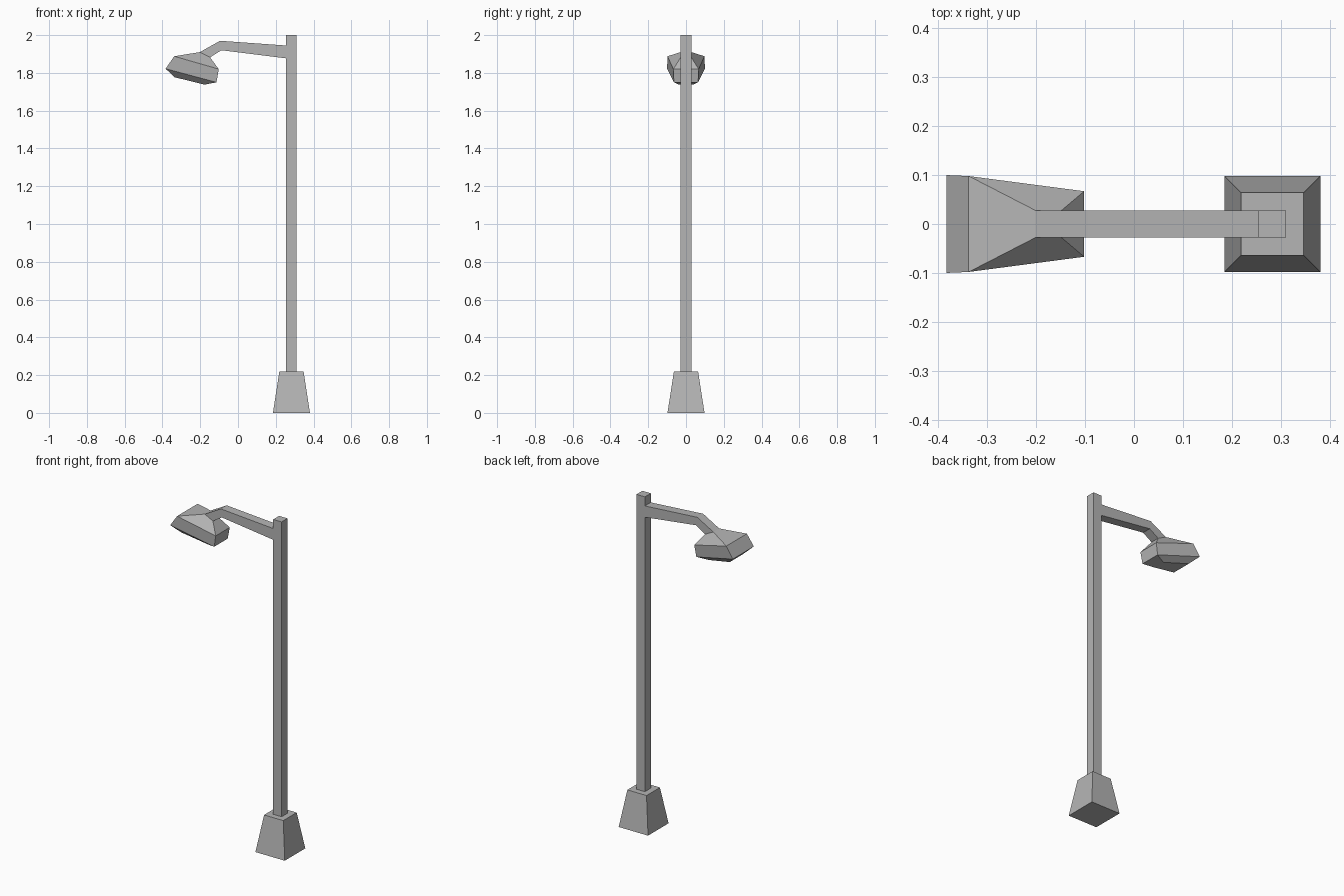
import bpy, bmesh

cube = bpy.data.objects.get("Cube")
if cube:
    bpy.data.objects.remove(cube, do_unlink=True)

GREY = (0.46, 0.46, 0.46, 1)
metal = bpy.data.materials.new("grey metal")
metal.use_nodes = True
metal.diffuse_color = GREY
metal.node_tree.nodes["Principled BSDF"].inputs["Base Color"].default_value = GREY


def loft(name, rings):
    """Skin four-sided rings; each ring is two (x, half width, z) edges."""
    bm = bmesh.new()
    loops = []
    for (xa, wa, za), (xb, wb, zb) in rings:
        corners = [(xa, -wa, za), (xb, -wb, zb), (xb, wb, zb), (xa, wa, za)]
        loops.append([bm.verts.new(c) for c in corners])
    for low, high in zip(loops, loops[1:]):
        for i in range(4):
            j = (i + 1) % 4
            bm.faces.new((low[i], low[j], high[j], high[i]))
    bm.faces.new(loops[0])
    bm.faces.new(loops[-1])
    bmesh.ops.recalc_face_normals(bm, faces=bm.faces)
    mesh = bpy.data.meshes.new(name)
    bm.to_mesh(mesh)
    bm.free()
    mesh.materials.append(metal)
    obj = bpy.data.objects.new(name, mesh)
    bpy.context.collection.objects.link(obj)
    return obj


def square(x, half, z):
    return (x - half, half, z), (x + half, half, z)


POLE_X = 0.283
THIN = 0.028

# Tapered footing and square pole
loft("base", [square(POLE_X, 0.098, 0), square(POLE_X, 0.064, 0.22)])
loft("pole", [square(POLE_X, THIN, 0.22), square(POLE_X, THIN, 2)])

# Bent arm, given as top and bottom edges from pole to lamp
neck = ((-0.202, THIN, 1.91), (-0.148, THIN, 1.882))
loft("arm", [
    ((0.255, THIN, 1.945), (0.255, THIN, 1.877)),
    ((-0.095, THIN, 1.97), (-0.088, THIN, 1.92)),
    neck,
])

# Tilted lamp head: lens, lower rim, upper rim, neck
loft("lamp_head", [
    ((-0.336, 0.062, 1.777), (-0.177, 0.037, 1.738)),
    ((-0.383, 0.1, 1.822), (-0.114, 0.064, 1.75)),
    ((-0.338, 0.098, 1.888), (-0.102, 0.067, 1.82)),
    neck,
])
